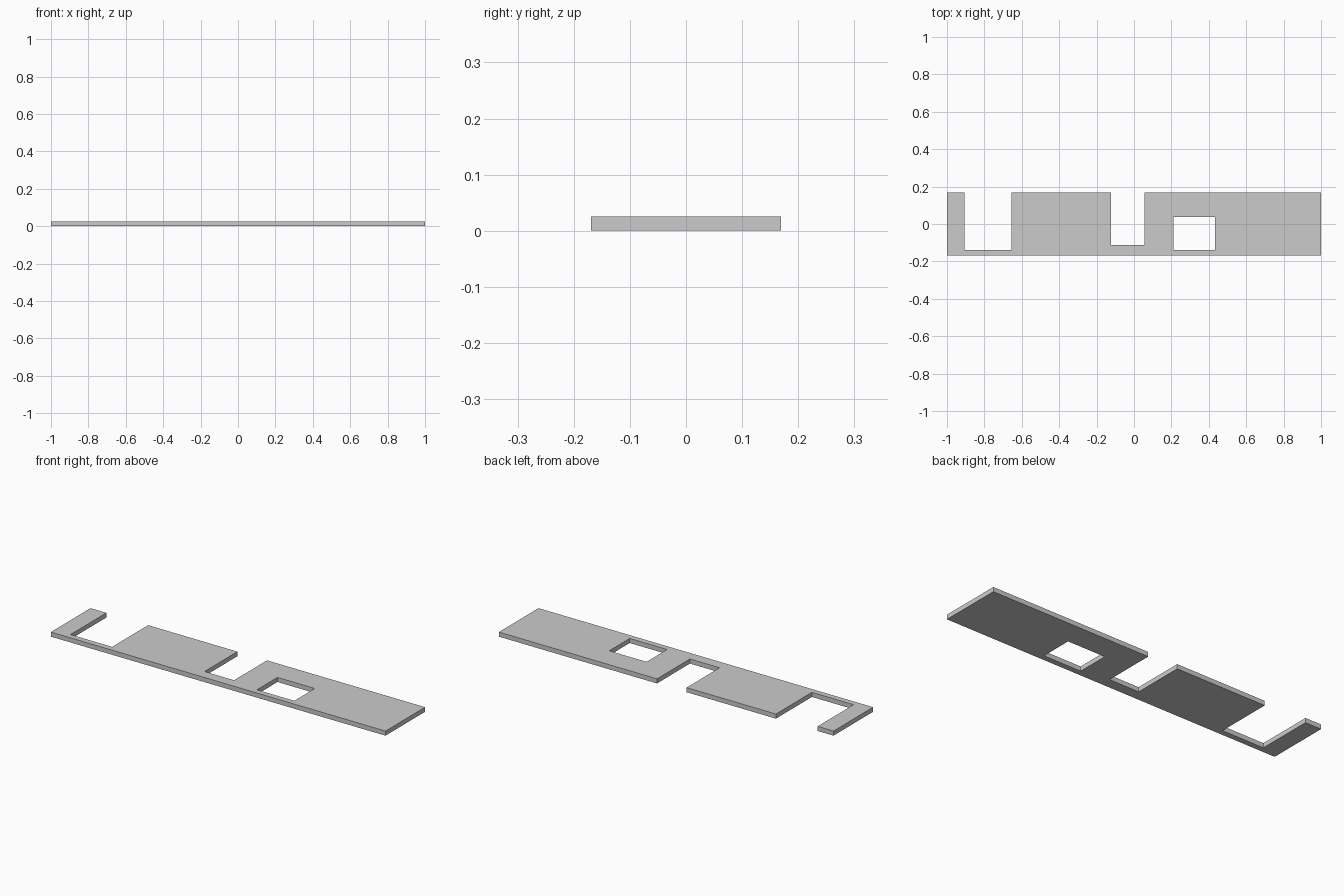
import bpy
import bmesh

if "Cube" in bpy.data.objects:
    bpy.data.objects.remove(bpy.data.objects["Cube"])

THICKNESS = 0.025
Y = 0.169

# Outer outline with two notches open to the back edge
outline = [
    (-1, -Y), (1, -Y), (1, Y), (0.055, Y),
    (0.055, -0.112), (-0.122, -0.112), (-0.122, Y),
    (-0.656, Y), (-0.656, -0.138), (-0.905, -0.138),
    (-0.905, Y), (-1, Y),
]
# Rectangular window
window = [(0.21, -0.138), (0.433, -0.138), (0.433, 0.037), (0.21, 0.037)]


def add_loop(bm, points):
    verts = [bm.verts.new((x, y, 0)) for x, y in points]
    return [bm.edges.new((v, verts[(i + 1) % len(verts)]))
            for i, v in enumerate(verts)]


# Fill the profile between the loops and extrude it to a solid slab
bm = bmesh.new()
edges = add_loop(bm, outline) + add_loop(bm, window)
bmesh.ops.triangle_fill(bm, edges=edges, use_beauty=True, normal=(0, 0, 1))
extruded = bmesh.ops.extrude_face_region(bm, geom=bm.faces[:], use_keep_orig=True)
top = [g for g in extruded["geom"] if isinstance(g, bmesh.types.BMVert)]
bmesh.ops.translate(bm, verts=top, vec=(0, 0, THICKNESS))
bmesh.ops.recalc_face_normals(bm, faces=bm.faces[:])

mesh = bpy.data.meshes.new("notched_plate")
bm.to_mesh(mesh)
bm.free()
plate = bpy.data.objects.new("notched_plate", mesh)
bpy.context.collection.objects.link(plate)
